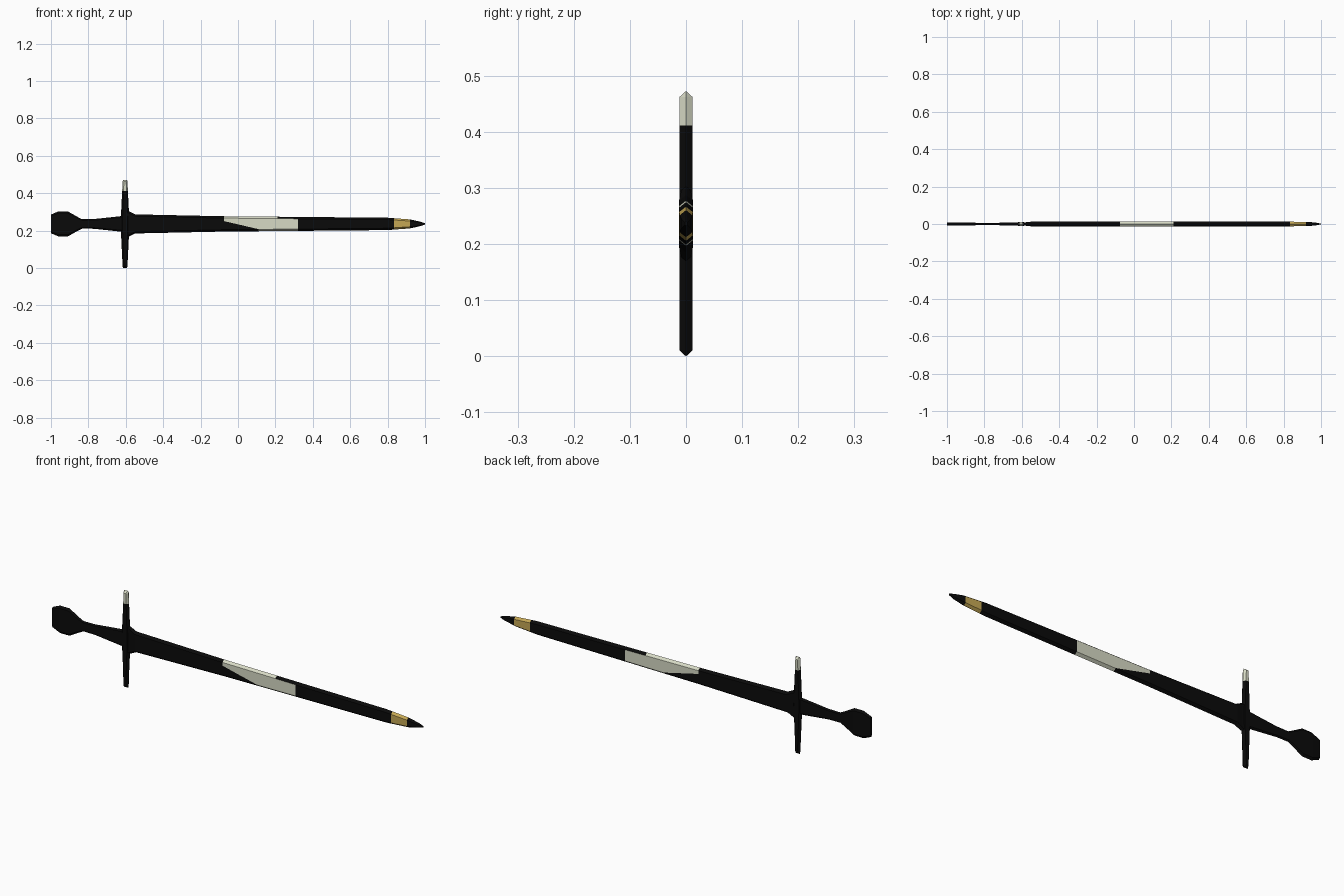
import bpy, bmesh
from mathutils import Vector

if "Cube" in bpy.data.objects:
    bpy.data.objects.remove(bpy.data.objects["Cube"])

ZC = 0.236  # height of the sword's long axis


def material(name, rgb):
    m = bpy.data.materials.new(name)
    m.diffuse_color = (*rgb, 1)
    m.use_nodes = True
    m.node_tree.nodes["Principled BSDF"].inputs["Base Color"].default_value = m.diffuse_color
    return m


black = material("black", (0.003, 0.003, 0.003))
ivory = material("pale ivory", (0.68, 0.70, 0.56))
gold = material("gold", (0.56, 0.39, 0.09))


def loft(name, sections, place, cuts=(), rule=None):
    """Loft hexagonal sections (position, half width, half thickness, bevel)."""
    bm = bmesh.new()
    rings = []
    for t, w, h, b in sections:
        hexagon = [(w, 0), (w - b, h), (b - w, h), (-w, 0), (b - w, -h), (w - b, -h)]
        rings.append([bm.verts.new(place(t, u, v)) for u, v in hexagon])
    for r, s in zip(rings, rings[1:]):
        for i in range(6):
            j = (i + 1) % 6
            bm.faces.new((r[i], r[j], s[j], s[i]))
    bm.faces.new(rings[0])
    bm.faces.new(rings[-1])
    bmesh.ops.recalc_face_normals(bm, faces=bm.faces)
    for co, no in cuts:
        bmesh.ops.bisect_plane(bm, geom=bm.verts[:] + bm.edges[:] + bm.faces[:],
                               plane_co=co, plane_no=no)
    bm.normal_update()
    if rule:
        for f in bm.faces:
            f.material_index = rule(f.calc_center_median(), f.normal)
    me = bpy.data.meshes.new(name)
    bm.to_mesh(me)
    bm.free()
    for m in (black, ivory, gold):
        me.materials.append(m)
    ob = bpy.data.objects.new(name, me)
    bpy.context.collection.objects.link(ob)
    return ob


def along_x(t, u, v):
    return (t, v, ZC + u)


def along_z(t, u, v):
    return (-0.604 + u, v, t)


# Pommel and grip
loft("pommel", [(-1, .050, .007, .008), (-.96, .067, .008, .010), (-.91, .067, .008, .010),
                (-.855, .036, .007, .008), (-.835, .026, .006, .006)], along_x)
loft("grip", [(-.85, .025, .006, .006), (-.77, .026, .006, .006),
              (-.62, .042, .008, .008)], along_x)

# Crossguard with a pale upper end
loft("crossguard", [(0, .011, .0005, .003), (.010, .013, .0115, .007), (ZC, .024, .0115, .010),
                    (.462, .013, .0115, .007), (.472, .011, .0005, .003)], along_z,
     [((0, 0, .411), (0, 0, 1))], lambda c, n: int(c.z > .411))

# Blade with a slanted pale panel and a gold band near the tip
slope_a, slope_b = Vector((-.08, 0, .252)), Vector((.11, 0, .208))
slope_no = Vector((slope_a.z - slope_b.z, 0, slope_b.x - slope_a.x)).normalized()
blade_cuts = [((x, 0, 0), (1, 0, 0)) for x in (-.075, .11, .21, .32, .835, .92)]
blade_cuts.append((slope_a, slope_no))


def blade_colour(c, n):
    if .835 < c.x < .92:
        return 2
    if abs(n.y) > .9:
        return int(-.075 < c.x < .32 and (c - slope_a).dot(slope_no) > 0 or .11 < c.x < .32)
    if n.z > 0:
        return int(-.075 < c.x < .21)
    return int(.11 < c.x < .32)


loft("blade", [(-.60, .072, .008, .010), (-.58, .066, .009, .010), (-.55, .051, .0125, .010),
               (-.08, .041, .0125, .010), (.80, .033, .0125, .010), (.92, .024, .0115, .009),
               (.97, .013, .008, .005), (1, .004, .002, .002)],
     along_x, blade_cuts, blade_colour)
